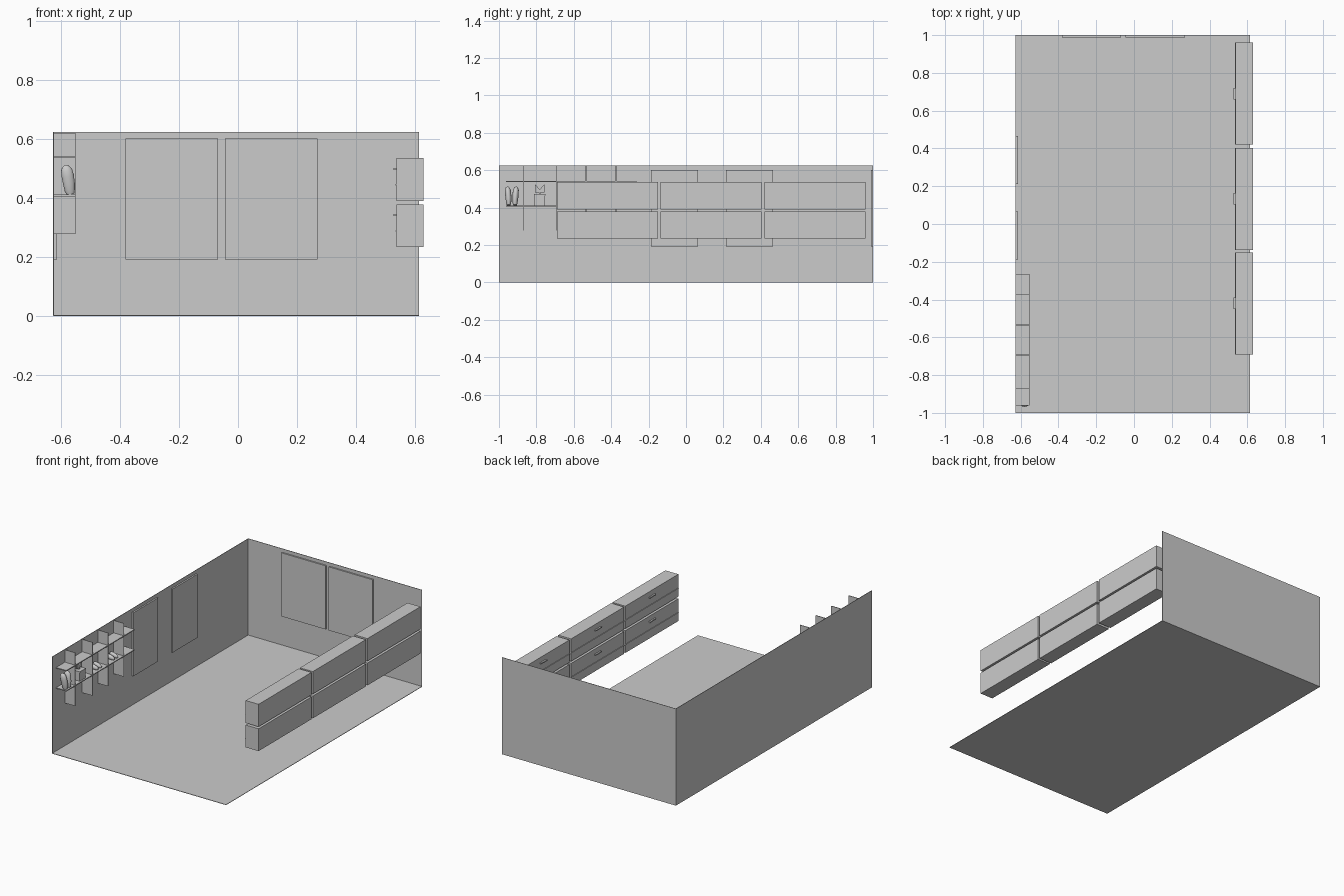
import bpy, bmesh, math
from mathutils import Vector

if "Cube" in bpy.data.objects:
    bpy.data.objects.remove(bpy.data.objects["Cube"])


def box(name, x0, x1, y0, y1, z0, z1, bevel=0.0):
    bm = bmesh.new()
    bmesh.ops.create_cube(bm, size=1)
    for v in bm.verts:
        v.co = Vector(((x0, x1)[v.co.x > 0], (y0, y1)[v.co.y > 0], (z0, z1)[v.co.z > 0]))
    me = bpy.data.meshes.new(name)
    bm.to_mesh(me)
    bm.free()
    ob = bpy.data.objects.new(name, me)
    bpy.context.collection.objects.link(ob)
    if bevel:
        m = ob.modifiers.new("bevel", 'BEVEL')
        m.width = bevel
        m.segments = 2
    return ob


def tube(name, points, radii, squash=1.0):
    """Rounded body following a list of points with varying radius."""
    cu = bpy.data.curves.new(name, 'CURVE')
    cu.dimensions = '3D'
    cu.bevel_depth = 1.0
    cu.bevel_resolution = 3
    cu.use_fill_caps = True
    sp = cu.splines.new('POLY')
    sp.points.add(len(points) - 1)
    c = sum((p[1] for p in points)) / len(points)
    for p, co, r in zip(sp.points, points, radii):
        p.co = (co[0], (co[1] - c) / squash, co[2], 1)
        p.radius = r
    ob = bpy.data.objects.new(name, cu)
    bpy.context.collection.objects.link(ob)
    ob.location.y = c
    ob.scale.y = squash
    return ob


def prism(name, yz, x0, x1):
    bm = bmesh.new()
    f = bm.faces.new([bm.verts.new((x0, y, z)) for y, z in yz])
    ext = bmesh.ops.extrude_face_region(bm, geom=[f])
    for v in ext['geom']:
        if isinstance(v, bmesh.types.BMVert):
            v.co.x = x1
    bmesh.ops.recalc_face_normals(bm, faces=bm.faces)
    me = bpy.data.meshes.new(name)
    bm.to_mesh(me)
    bm.free()
    ob = bpy.data.objects.new(name, me)
    bpy.context.collection.objects.link(ob)
    return ob


# Room shell
W, R, H, T = -0.628, 0.615, 0.625, 0.003
box("floor", W, R, -1, 1, 0, T)
box("left_wall", W, W + T, -1, 1, 0, H)
box("back_wall", W, R, 1 - T, 1, 0, H)

# Panels hung on the two walls
for i, (a, b) in enumerate([(-0.382, -0.068), (-0.044, 0.27)]):
    box(f"back_panel_{i}", a, b, 0.988, 1.0, 0.192, 0.602)
for i, (a, b) in enumerate([(-0.187, 0.065), (0.213, 0.466)]):
    box(f"left_panel_{i}", W, W + 0.013, a, b, 0.192, 0.602)

# Two rows of three wall cabinets with handles
for row, (z0, z1) in enumerate([(0.234, 0.378), (0.391, 0.536)]):
    for col, y0 in enumerate([-0.69, -0.137, 0.42]):
        n = f"{row}_{col}"
        y1 = y0 + 0.54
        yc = (y0 + y1) / 2
        box("cabinet_" + n, 0.538, 0.63, y0, y1, z0, z1)
        box("cabinet_lip_" + n, 0.534, 0.538, y0, y1, z0 + 0.053, z0 + 0.057)
        box("handle_" + n, 0.528, 0.538, yc - 0.03, yc + 0.03, z0 + 0.105, z0 + 0.112)

# Open shelf with dividers
SX = -0.552
for i, z in enumerate([0.406, 0.536]):
    box(f"shelf_board_{i}", W, SX, -0.962, -0.265, z, z + 0.006)
for i, y in enumerate([-0.87, -0.694, -0.535, -0.374]):
    box(f"shelf_divider_{i}", W, SX, y - 0.002, y + 0.002, 0.278, 0.622)

# Pair of rounded shoes standing on end, toes up
for i, s in enumerate((-1, 1)):
    y = -0.931 + s * 0.017
    tube(f"upright_shoe_{i}",
         [(-0.568, y, 0.413), (-0.571, y, 0.425), (-0.574, y + s * 0.001, 0.45),
          (-0.578, y + s * 0.003, 0.475), (-0.582, y + s * 0.005, 0.495),
          (-0.585, y + s * 0.006, 0.507), (-0.586, y + s * 0.006, 0.513)],
         [0.013, 0.018, 0.021, 0.022, 0.02, 0.013, 0.003], 0.75)

# Gift box with a bow
yc = -0.782
box("gift_box", -0.615, -0.562, yc - 0.029, yc + 0.029, 0.412, 0.472)
box("gift_lid", -0.617, -0.560, yc - 0.031, yc + 0.031, 0.466, 0.474)
prism("gift_bow", [(yc - 0.025, 0.482), (yc + 0.025, 0.482), (yc + 0.025, 0.524),
                   (yc, 0.498), (yc - 0.025, 0.524)], -0.592, -0.585)
box("gift_knot", -0.593, -0.584, yc - 0.005, yc + 0.005, 0.474, 0.484)

# Low shoes in the remaining compartments
for k, y0 in enumerate((-0.612, -0.445)):
    for i, s in enumerate((-1, 1)):
        y = y0 + s * 0.017
        tube(f"low_shoe_{k}_{i}",
             [(-0.612, y, 0.428), (-0.606, y, 0.43), (-0.59, y, 0.429),
              (-0.572, y, 0.425), (-0.562, y, 0.422), (-0.558, y, 0.42)],
             [0.009, 0.016, 0.016, 0.013, 0.009, 0.003], 0.8)
